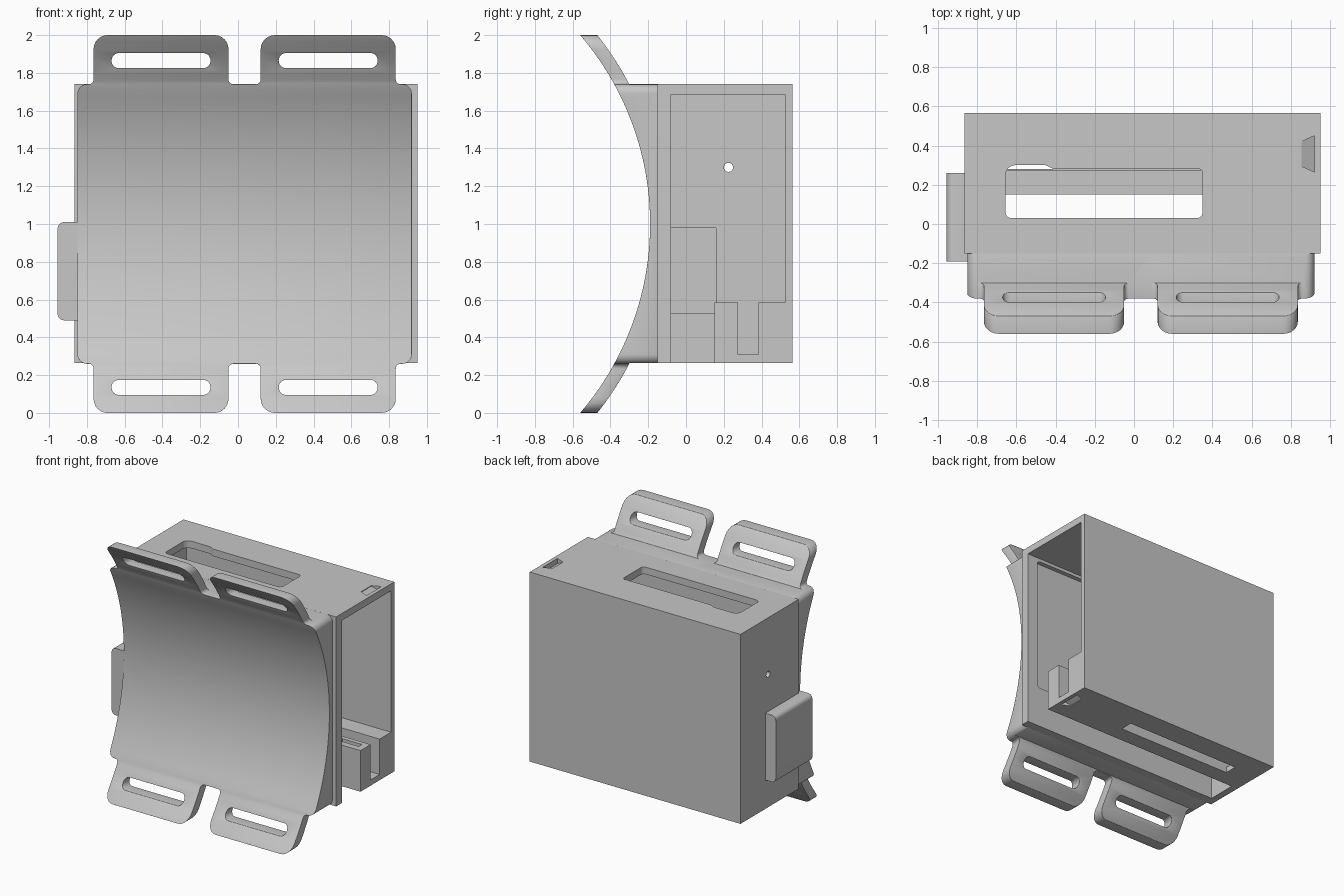
import bpy, math
from mathutils import Vector

old = bpy.data.objects.get("Cube")
if old:
    bpy.data.objects.remove(old, do_unlink=True)

grey = bpy.data.materials.new("plain_grey")
grey.use_nodes = True
colour = (0.57, 0.57, 0.57, 1)
grey.diffuse_color = colour
grey.node_tree.nodes["Principled BSDF"].inputs["Base Color"].default_value = colour


def rounded(corners, steps=6):
    """Outline from (u, v, radius) corners, each filleted by an arc."""
    out = []
    for i, (u, v, r) in enumerate(corners):
        p = Vector((u, v))
        if r == 0:
            out.append(p)
            continue
        a = (Vector(corners[i - 1][:2]) - p).normalized()
        b = (Vector(corners[(i + 1) % len(corners)][:2]) - p).normalized()
        half = a.angle(b) / 2
        centre = p + (a + b).normalized() * (r / math.sin(half))
        start = (p + a * (r / math.tan(half)) - centre).normalized()
        end = (p + b * (r / math.tan(half)) - centre).normalized()
        out += [centre + start.slerp(end, k / steps) * r for k in range(steps + 1)]
    return out


def prism(name, outline, axis, lo, hi):
    """Extrude a 2D outline along an axis; the outline uses the other two in order."""
    def place(p, d):
        c = list(p)
        c.insert("xyz".index(axis), d)
        return c
    n = len(outline)
    verts = [place(p, d) for d in (lo, hi) for p in outline]
    faces = [list(range(n)), list(range(n, 2 * n))]
    faces += [[i, (i + 1) % n, n + (i + 1) % n, n + i] for i in range(n)]
    mesh = bpy.data.meshes.new(name)
    mesh.from_pydata(verts, [], faces)
    mesh.materials.append(grey)
    obj = bpy.data.objects.new(name, mesh)
    bpy.context.collection.objects.link(obj)
    select(obj)
    bpy.ops.object.mode_set(mode='EDIT')
    bpy.ops.mesh.select_all(action='SELECT')
    bpy.ops.mesh.normals_make_consistent(inside=False)
    bpy.ops.object.mode_set(mode='OBJECT')
    return obj


def select(obj):
    bpy.ops.object.select_all(action='DESELECT')
    obj.select_set(True)
    bpy.context.view_layer.objects.active = obj


def rect(u0, u1, v0, v1, r=0):
    return rounded([(u0, v0, r), (u1, v0, r), (u1, v1, r), (u0, v1, r)])


def carve(obj, cutter, operation='DIFFERENCE'):
    cutter.hide_render = True
    mod = obj.modifiers.new("carve", 'BOOLEAN')
    mod.operation, mod.solver, mod.object = operation, 'EXACT', cutter
    select(obj)
    bpy.ops.object.modifier_apply(modifier=mod.name)
    bpy.data.objects.remove(cutter, do_unlink=True)


def smooth(obj):
    select(obj)
    bpy.ops.object.shade_smooth_by_angle(angle=math.radians(35))


# Housing: a box open at one end, with a floor block, groove and open channel
bottom, top = 0.265, 1.74
housing = prism("housing", rect(-0.15, 0.565, bottom, top), 'x', -0.865, 0.95)
cavity = [(-0.08, 1.685), (0.525, 1.685), (0.525, 0.585), (0.385, 0.585), (0.385, 0.31),
          (0.275, 0.31), (0.275, 0.585), (0.15, 0.585), (0.15, 0.2), (-0.08, 0.2)]
carve(housing, prism("cavity", cavity, 'x', -0.81, 1.0))
carve(housing, prism("front_pocket", rect(-0.6, 0.86, 0.59, 1.66, 0.03), 'y', -0.115, -0.05))

# Slot in the top, widened at one end, and slot in the floor groove
slot = rounded([(-0.655, 0.03, 0.03), (0.35, 0.03, 0.03), (0.35, 0.28, 0.02),
                (-0.41, 0.28, 0.02), (-0.45, 0.3, 0.02), (-0.655, 0.3, 0.05)])
carve(housing, prism("top_slot", slot, 'z', 1.6, 1.8))
carve(housing, prism("floor_slot", rect(-0.65, 0.35, 0.28, 0.38), 'z', 0.2, 0.4))
carve(housing, prism("block_notch", rect(0.73, 0.9, 0.2, 0.24), 'z', 0.53, 0.7))

# Sloped catch notches, tapered toward the closed end
catch = [(0.92, 0.265), (0.92, 0.45), (0.853, 0.42), (0.853, 0.295)]
for face, inward in ((top, -1), (bottom, 1)):
    notch = prism("catch_notch", catch, 'z', face - 0.02 * inward, face + 0.04 * inward)
    for v in notch.data.vertices:
        if v.co.x < 0.9 and (v.co.z - face) * inward > 0:
            v.co.z = face + 0.005 * inward
    carve(housing, notch)

# Side bump with its inner recess, and the pin hole
bump = prism("side_bump", rounded([(-0.955, 0.49, 0.035), (-0.84, 0.49, 0),
                                   (-0.84, 1.01, 0), (-0.955, 1.01, 0.035)]), 'y', -0.19, 0.26)
for part in (housing, bump):
    carve(part, prism("recess", rect(-0.08, 0.16, 0.53, 0.98), 'x', -0.915, -0.79))
hole = [(0.225 + 0.024 * math.cos(a * math.pi / 12), 1.3 + 0.024 * math.sin(a * math.pi / 12))
        for a in range(24)]
carve(housing, prism("pin_hole", hole, 'x', -1.0, -0.7))
smooth(housing)
smooth(bump)

# Curved pad: concave front arc, flat back, thin curved tabs beyond the housing
radius, thick, mid = 1.536, 0.07, 0.035
axis_y = -0.19 - radius


def arc(r, z0, z1, steps):
    zs = [z0 + (z1 - z0) * k / steps for k in range(steps + 1)]
    return [(axis_y + math.sqrt(r * r - (z - 1) ** 2), z) for z in zs]


back = radius + thick
profile = (arc(radius, 0, 2, 48) + arc(back, 2, top, 8) + [(-0.15, top), (-0.15, bottom)]
           + arc(back, bottom, 0, 8))
pad = prism("curved_pad", profile, 'x', -1.2, 1.2)

# Pad silhouette mirrored from one quarter
quarter = [(0.885, 0.74, 0.05), (0.8, 0.74, 0.025), (0.8, 1.0, 0.075),
           (0.085, 1.0, 0.075), (0.085, 0.74, 0.025)]
upper = quarter + [(-x, z, r) for x, z, r in reversed(quarter)]
outline = upper + [(x, -z, r) for x, z, r in reversed(upper)]
outline = rounded([(mid + x, 1 + z, r) for x, z, r in outline])
carve(pad, prism("silhouette", outline, 'y', -1.0, 0.2), 'INTERSECT')

# Strap slots in the four tabs
for side in (-1, 1):
    for level in (-1, 1):
        cx, cz = mid + side * 0.4425, 1 + level * 0.865
        carve(pad, prism("strap_slot", rect(cx - 0.262, cx + 0.262, cz - 0.04, cz + 0.04, 0.039),
                         'y', -1.0, 0.2))

# Softened rims
bevel = pad.modifiers.new("soft_rims", 'BEVEL')
bevel.width, bevel.segments = 0.014, 3
bevel.limit_method, bevel.angle_limit = 'ANGLE', math.radians(40)
select(pad)
bpy.ops.object.modifier_apply(modifier=bevel.name)
smooth(pad)
